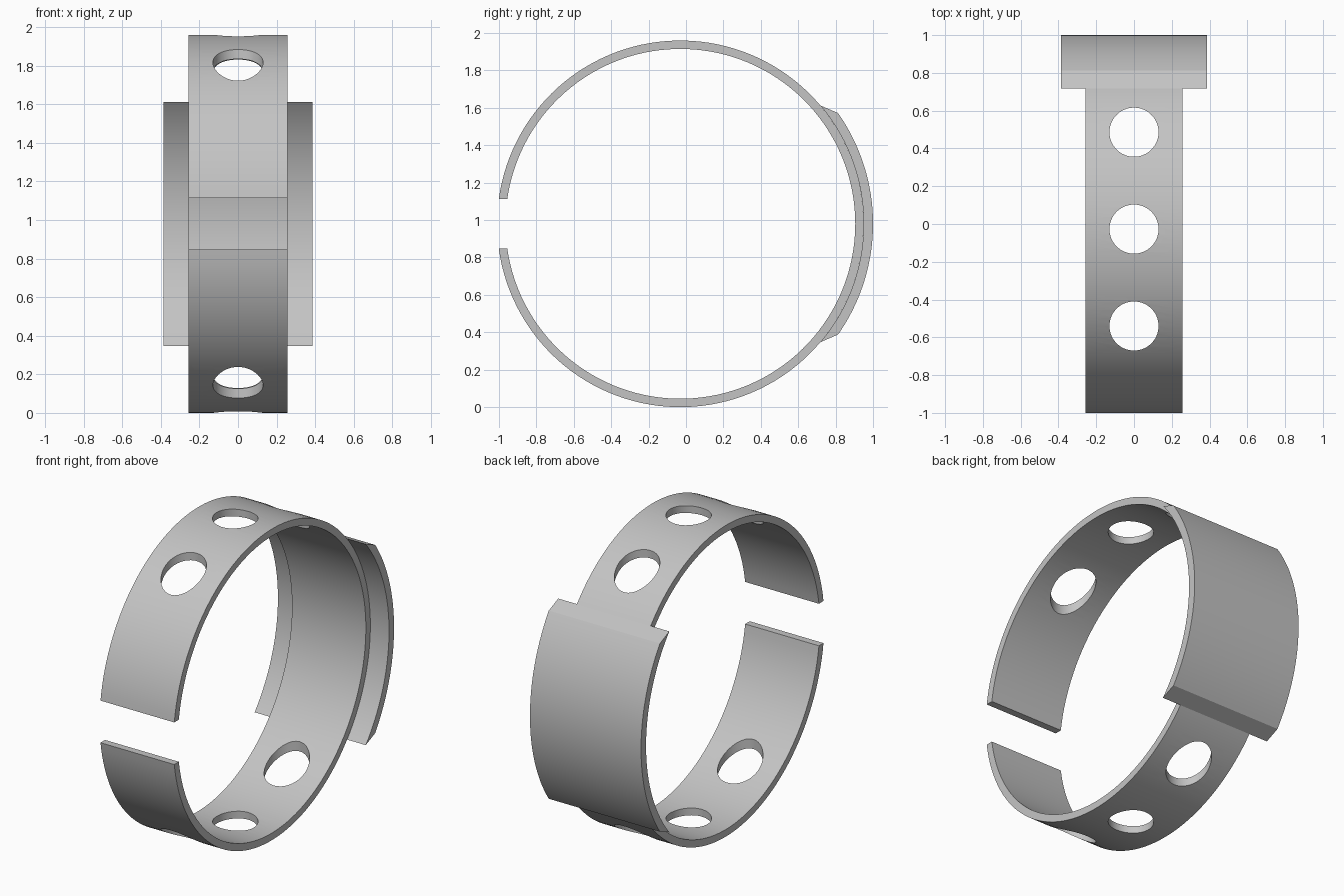
import bpy, bmesh
from math import asin, pi, radians, sin, cos

cube = bpy.data.objects.get("Cube")
if cube:
    bpy.data.objects.remove(cube)

CY, CZ = -0.03, 0.98          # ring axis
R_IN, R_OUT, R_PLATE = 0.935, 0.98, 1.03

grey = bpy.data.materials.new("light grey")
grey.use_nodes = True
colour = (0.55, 0.55, 0.55, 1)
grey.diffuse_color = colour
grey.node_tree.nodes["Principled BSDF"].inputs["Base Color"].default_value = colour


def arc_band(name, half_width, r_in, r_out, end_in, end_out, steps):
    """Curved bar about the x axis, symmetric about +y, with own end angle per radius."""
    bm = bmesh.new()
    rows = []
    for i in range(steps + 1):
        t = 2 * i / steps - 1
        row = []
        for x, r, end in ((-half_width, r_in, end_in), (half_width, r_in, end_in),
                          (half_width, r_out, end_out), (-half_width, r_out, end_out)):
            row.append(bm.verts.new((x, CY + r * cos(t * end), CZ + r * sin(t * end))))
        rows.append(row)
    for a, b in zip(rows, rows[1:]):
        for k in range(4):
            n = (k + 1) % 4
            bm.faces.new((a[k], a[n], b[n], b[k]))
    bm.faces.new(rows[0])
    bm.faces.new(rows[-1])
    bmesh.ops.recalc_face_normals(bm, faces=bm.faces)
    mesh = bpy.data.meshes.new(name)
    bm.to_mesh(mesh)
    bm.free()
    mesh.materials.append(grey)
    obj = bpy.data.objects.new(name, mesh)
    bpy.context.collection.objects.link(obj)
    return obj


def activate(obj):
    bpy.ops.object.select_all(action="DESELECT")
    obj.select_set(True)
    bpy.context.view_layer.objects.active = obj


# Split ring with a level-sided gap at the front
half_gap = 0.1325
band = arc_band("split_ring", 0.257, R_IN, R_OUT,
                pi - asin(half_gap / R_IN), pi - asin(half_gap / R_OUT), 128)

# Wider plate wrapped around the back
plate = arc_band("back_plate", 0.387, R_OUT, R_PLATE, radians(40.2), radians(35.1), 40)

# Three vertical holes through the top and bottom of the ring
for y in (-0.54, -0.027, 0.486):
    bpy.ops.mesh.primitive_cylinder_add(vertices=64, radius=0.13, depth=3, location=(0, y, CZ))
    cutter = bpy.context.object
    cutter.name = "hole_cutter"
    cutter.hide_render = True
    cutter.data.materials.append(grey)
    activate(band)
    cut = band.modifiers.new("hole", "BOOLEAN")
    cut.operation = "DIFFERENCE"
    cut.solver = "EXACT"
    cut.object = cutter
    bpy.ops.object.modifier_apply(modifier=cut.name)
    bpy.data.objects.remove(cutter)

for obj in (band, plate):
    activate(obj)
    bpy.ops.object.shade_smooth_by_angle(angle=radians(25))
